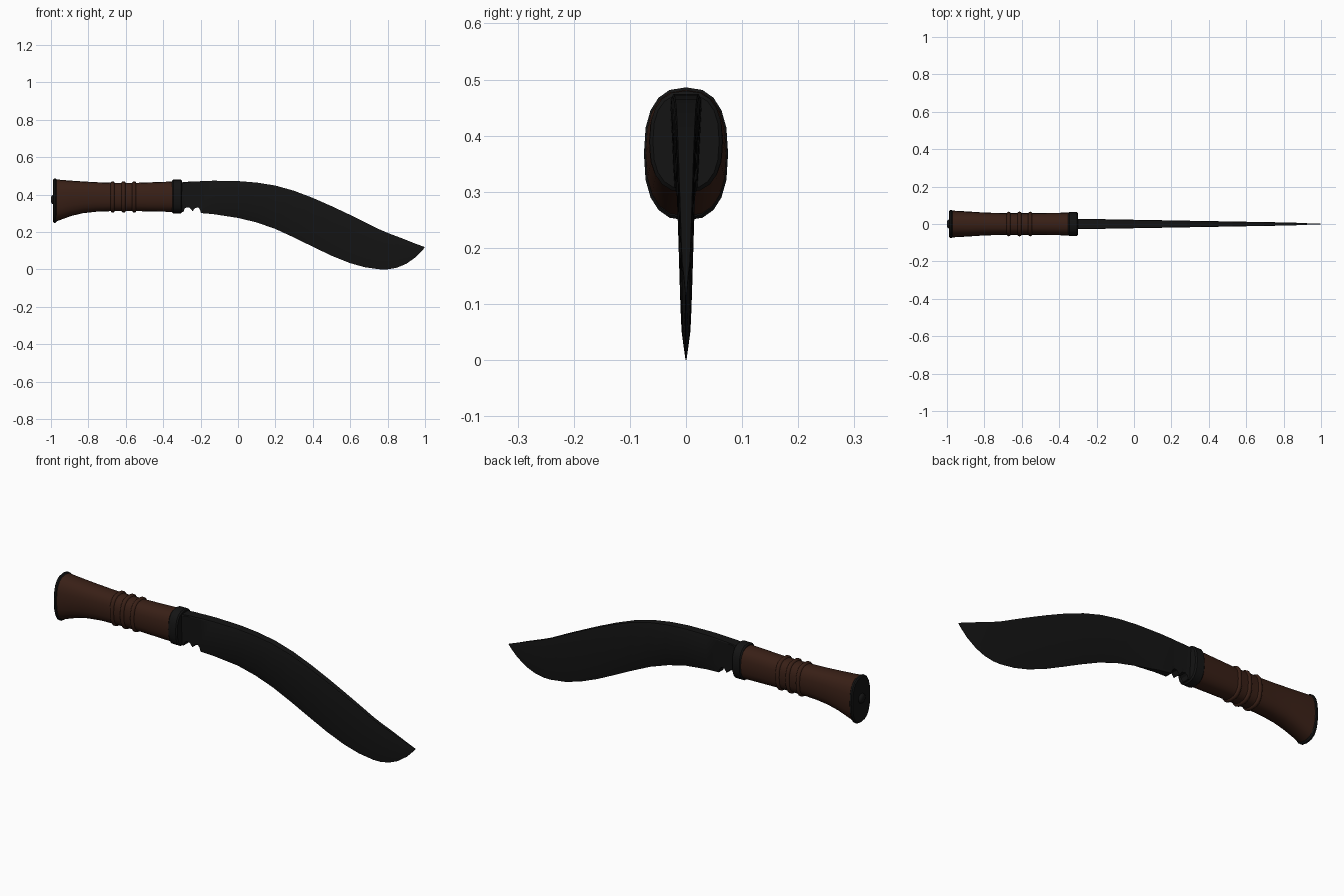
import bpy, bmesh, math

if "Cube" in bpy.data.objects:
    bpy.data.objects.remove(bpy.data.objects["Cube"])


def material(name, rgb):
    m = bpy.data.materials.new(name)
    m.diffuse_color = (*rgb, 1)
    m.use_nodes = True
    m.node_tree.nodes["Principled BSDF"].inputs["Base Color"].default_value = m.diffuse_color
    return m


WOOD = material("dark_wood", (0.04, 0.014, 0.008))
STEEL = material("black_steel", (0.007, 0.007, 0.007))


def loft(name, rings, mat, angle=35):
    """Skin a row of equal-length closed rings and cap both ends."""
    bm = bmesh.new()
    loops = [[bm.verts.new(p) for p in r] for r in rings]
    n = len(loops[0])
    for a, b in zip(loops, loops[1:]):
        for i in range(n):
            j = (i + 1) % n
            bm.faces.new((a[i], a[j], b[j], b[i]))
    bm.faces.new(loops[0])
    bm.faces.new(loops[-1])
    bmesh.ops.recalc_face_normals(bm, faces=bm.faces)
    me = bpy.data.meshes.new(name)
    bm.to_mesh(me)
    bm.free()
    me.materials.append(mat)
    ob = bpy.data.objects.new(name, me)
    bpy.context.collection.objects.link(ob)
    bpy.context.view_layer.objects.active = ob
    ob.select_set(True)
    bpy.ops.object.shade_smooth_by_angle(angle=math.radians(angle))
    ob.select_set(False)
    return ob


def oval(x, low, high, half, n=20, power=2.5):
    """Rounded oval section across the grip."""
    pts = []
    for i in range(n):
        a = 2 * math.pi * i / n
        c, s = math.cos(a), math.sin(a)
        y = math.copysign(abs(c) ** (2 / power), c) * half
        z = math.copysign(abs(s) ** (2 / power), s) * (high - low) / 2
        pts.append((x, y, (high + low) / 2 + z))
    return pts


# Wooden grip, flared towards the pommel
GRIP = [(-0.98, 0.253, 0.482, 0.072), (-0.94, 0.268, 0.478, 0.070),
        (-0.89, 0.286, 0.474, 0.067), (-0.83, 0.300, 0.470, 0.063),
        (-0.76, 0.308, 0.466, 0.060), (-0.68, 0.311, 0.463, 0.058),
        (-0.53, 0.311, 0.463, 0.058), (-0.34, 0.307, 0.470, 0.061)]
loft("grip", [oval(*s) for s in GRIP], WOOD)

# Three raised bands around the grip
for k, x in enumerate((-0.67, -0.612, -0.555)):
    rings = []
    for i in range(7):
        a = math.pi * i / 6
        g = 0.010 * math.sin(a) - 0.002
        rings.append(oval(x - 0.011 * math.cos(a), 0.311 - g, 0.463 + g, 0.058 + g))
    loft(f"grip_band_{k + 1}", rings, WOOD, 50)


def collar(name, x0, x1, low, high, half, bevel):
    """Chamfered oval plate."""
    rows = ((x0, bevel), (x0 + bevel, 0), (x1 - bevel, 0), (x1, bevel))
    loft(name, [oval(x, low + b, high - b, half - b) for x, b in rows], STEEL)


collar("bolster", -0.352, -0.300, 0.299, 0.480, 0.065, 0.006)
collar("pommel_cap", -0.988, -0.970, 0.249, 0.486, 0.075, 0.005)

# Rounded tang nut on the pommel
nut = []
for x, r in ((-1.0, 0.014), (-0.996, 0.021), (-0.988, 0.025), (-0.98, 0.025)):
    nut.append(oval(x, 0.373 - r, 0.373 + r, r, 16, 2))
loft("tang_nut", nut, STEEL)

# Blade outline: x, edge height, spine height
BLADE = [(-0.32, 0.308, 0.464), (-0.292, 0.308, 0.466), (-0.286, 0.325, 0.467),
         (-0.275, 0.333, 0.468), (-0.258, 0.330, 0.469), (-0.243, 0.312, 0.470),
         (-0.228, 0.330, 0.470), (-0.212, 0.331, 0.471), (-0.203, 0.320, 0.471),
         (-0.198, 0.302, 0.472), (-0.13, 0.296, 0.474), (0.0, 0.276, 0.472),
         (0.1, 0.252, 0.464), (0.2, 0.217, 0.448), (0.3, 0.171, 0.420),
         (0.4, 0.122, 0.382), (0.5, 0.074, 0.338), (0.6, 0.034, 0.291),
         (0.68, 0.012, 0.252), (0.76, 0.001, 0.212), (0.80, 0.001, 0.195),
         (0.85, 0.010, 0.176), (0.90, 0.031, 0.157), (0.95, 0.066, 0.137),
         (0.98, 0.096, 0.126), (0.998, 0.117, 0.119)]
lowest = min(b[1] for b in BLADE)
sections = []
for x, edge, spine in BLADE:
    edge -= lowest
    t = 0.028 - 0.0177 * (x + 0.3)
    if x > 0.85:
        t *= 1 - 0.75 * (x - 0.85) / 0.15
    h = spine - edge
    ricasso = min(1, max(0, (0.0 - x) / 0.19))
    e = 0.0008 + (t * 0.72 - 0.0008) * ricasso
    half = [(spine, t * 0.9), (spine - 0.03 * h, t), (edge + 0.22 * h, t * 0.8), (edge, e)]
    sections.append([(x, y, z) for z, y in half] + [(x, -y, z) for z, y in reversed(half)])
loft("blade", sections, STEEL, 25)
